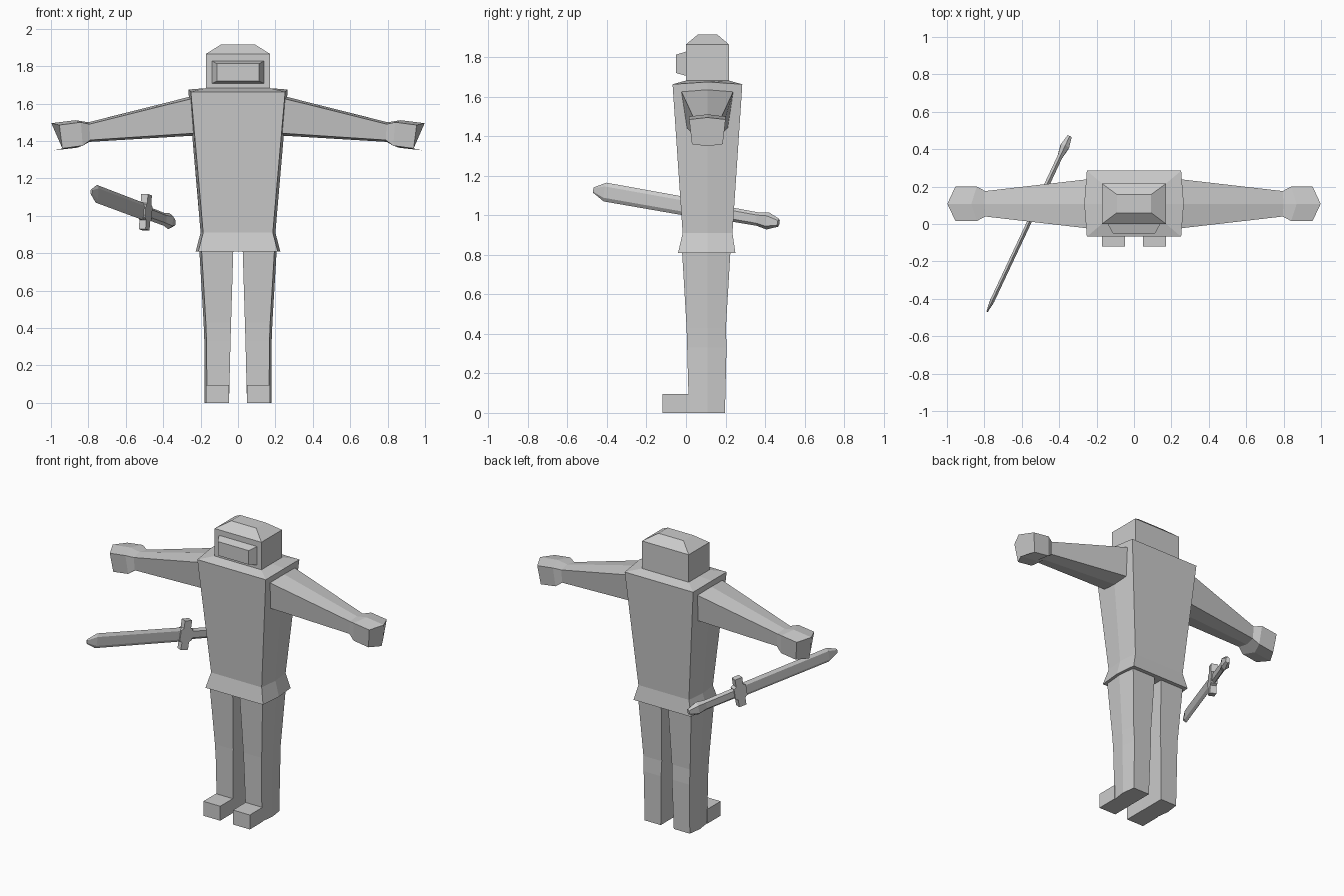
import bpy
import bmesh
from mathutils import Vector

cube = bpy.data.objects.get("Cube")
if cube:
    bpy.data.objects.remove(cube, do_unlink=True)

grey = bpy.data.materials.new("plain_grey")
grey.use_nodes = True
colour = (0.6, 0.6, 0.6, 1)
grey.diffuse_color = colour
grey.node_tree.nodes["Principled BSDF"].inputs["Base Color"].default_value = colour

MID_Y = 0.108  # depth of the body's centre line


def loft(name, rings):
    """Skin a stack of equal point rings and cap both ends."""
    bm = bmesh.new()
    loops = [[bm.verts.new(p) for p in ring] for ring in rings]
    n = len(loops[0])
    for a, b in zip(loops, loops[1:]):
        for i in range(n):
            j = (i + 1) % n
            bm.faces.new((a[i], a[j], b[j], b[i]))
    bm.faces.new(loops[0])
    bm.faces.new(loops[-1])
    bmesh.ops.recalc_face_normals(bm, faces=bm.faces)
    mesh = bpy.data.meshes.new(name)
    bm.to_mesh(mesh)
    bm.free()
    mesh.materials.append(grey)
    obj = bpy.data.objects.new(name, mesh)
    bpy.context.collection.objects.link(obj)
    return obj


def rect(z, x, y0, y1):
    return [(-x, y0, z), (x, y0, z), (x, y1, z), (-x, y1, z)]


def body_ring(z, x, ridge, y0, y1, lift=0):
    """Rectangle whose sides fold out along a middle ridge."""
    return [(-x, y0, z), (x, y0, z), (ridge, MID_Y, z + lift),
            (x, y1, z), (-x, y1, z), (-ridge, MID_Y, z + lift)]


# Torso with flared hem and folded sides
loft("torso", [
    body_ring(0.81, 0.212, 0.226, -0.04, 0.25),
    body_ring(0.91, 0.186, 0.2, -0.017, 0.235),
    body_ring(1.663, 0.252, 0.266, -0.068, 0.285, 0.012),
    body_ring(1.682, 0.172, 0.172, 0, 0.217),
])

# Helmet with chamfered crown, and a visor on the front
loft("helmet", [
    rect(1.67, 0.172, 0, 0.217),
    rect(1.865, 0.172, 0, 0.217),
    rect(1.915, 0.092, 0.06, 0.158),
])
loft("visor", [
    [(-x, y, z0), (x, y, z0), (x, y, z1), (-x, y, z1)]
    for x, y, z0, z1 in ((0.143, 0.005, 1.705, 1.83), (0.113, -0.05, 1.72, 1.813))
])


def leg_ring(s, z, inner, outer, y0, y1):
    return [(s * inner, y0, z), (s * (outer - 0.012), y0, z), (s * outer, MID_Y, z),
            (s * (outer - 0.012), y1, z), (s * inner, y1, z)]


def arm_ring(s, x_mid, x_side, slant, y_top, y_low, z_top, z_low, peak):
    """Six-point section: folded top and bottom, slanting inward below."""
    def edge(x, y, z):
        return (s * x, MID_Y + y, z)
    return [edge(x_side, -y_top, z_top), edge(x_mid, 0, z_top + peak),
            edge(x_side, y_top, z_top), edge(x_side - slant, y_low, z_low),
            edge(x_mid - slant, 0, z_low - peak), edge(x_side - slant, -y_low, z_low)]


for side, s in (("left", 1), ("right", -1)):
    # Leg with a knee band, and a boot toe
    loft(side + "_leg", [
        leg_ring(s, 0, 0.048, 0.178, 0.015, 0.197),
        leg_ring(s, 0.33, 0.04, 0.18, 0.006, 0.205),
        leg_ring(s, 0.43, 0.037, 0.184, 0.003, 0.202),
        leg_ring(s, 0.82, 0.025, 0.207, -0.02, 0.225),
    ])
    toe = loft(side + "_boot_toe", [
        rect(0, 0.062, -0.12, 0.02), rect(0.096, 0.062, -0.12, 0.02)])
    toe.location.x = s * 0.109

    # Arm tapering to the wrist, then a pointed mitten
    wrist = (0.8, 0.795, 0.005, 0.068, 0.065, 1.49, 1.405, 0.01)
    loft(side + "_arm", [
        arm_ring(s, 0.24, 0.24, 0.03, 0.132, 0.105, 1.628, 1.443, 0.013),
        arm_ring(s, *wrist),
    ])
    loft(side + "_hand", [
        arm_ring(s, *wrist),
        arm_ring(s, 0.87, 0.84, 0.01, 0.092, 0.078, 1.5, 1.375, 0.011),
        arm_ring(s, 0.998, 0.955, 0.016, 0.092, 0.078, 1.485, 1.36, 0.01),
    ])

# Sword frame: along the blade, across its thickness, up its width
tip = Vector((-0.785, -0.468, 1.128))
pommel_end = Vector((-0.345, 0.468, 0.962))
length = (pommel_end - tip).length
along = (pommel_end - tip).normalized()
across = along.cross(Vector((0, 0, 1))).normalized()
up = across.cross(along)


def sword_ring(distance, thick, width, flat=0.6):
    """Six-sided section with bevelled upper and lower edges."""
    section = ((thick, flat * width), (0, width), (-thick, flat * width),
               (-thick, -flat * width), (0, -width), (thick, -flat * width))
    return [tip + along * distance + across * a + up * b for a, b in section]


loft("sword_blade", [
    sword_ring(0, 0.004, 0.014),
    sword_ring(0.065, 0.012, 0.048),
    sword_ring(0.7, 0.012, 0.046),
])
# Crossguard: tall bar, longer around the middle
bar = [(0.025, 0.095), (0.025, 0.045), (0.042, 0.035), (0.042, -0.035),
       (0.025, -0.045), (0.025, -0.095)]
outline = bar + [(-a, b) for a, b in reversed(bar)]
loft("sword_guard", [
    [tip + along * (0.69 + a) + up * b + across * t for a, b in outline]
    for t in (-0.02, 0.02)
])
loft("sword_grip", [
    sword_ring(0.7, 0.014, 0.036),
    sword_ring(length - 0.09, 0.014, 0.034),
])
loft("sword_pommel", [
    sword_ring(length - 0.12, 0.014, 0.034),
    sword_ring(length - 0.06, 0.024, 0.044),
    sword_ring(length, 0.012, 0.02),
])
